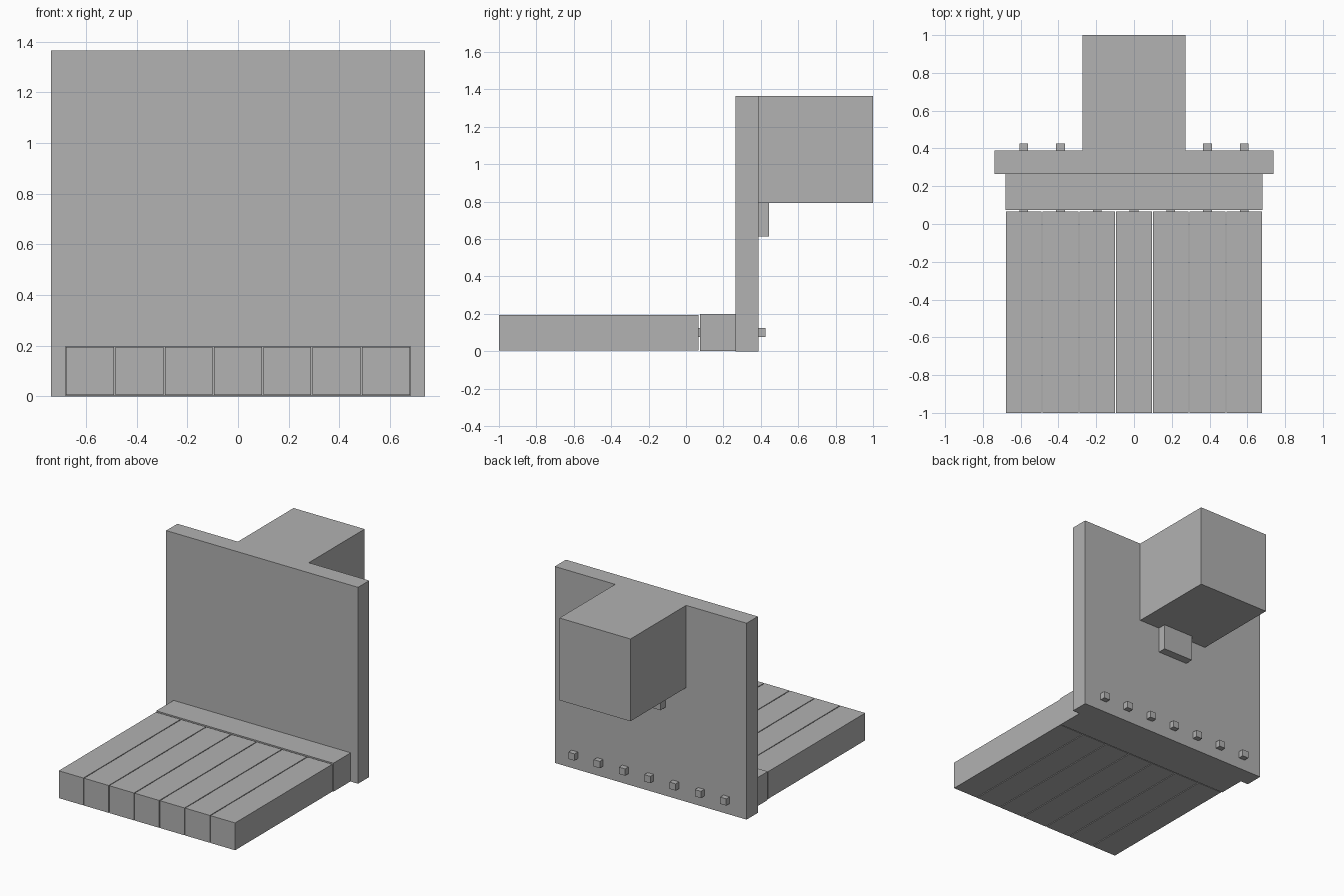
import bpy
import bmesh
from mathutils import Vector

cube = bpy.data.objects.get("Cube")
if cube:
    bpy.data.objects.remove(cube, do_unlink=True)

# Single flat material
grey = bpy.data.materials.new("plain_grey")
grey.use_nodes = True
colour = (0.445, 0.445, 0.445, 1)
grey.diffuse_color = colour
grey.node_tree.nodes["Principled BSDF"].inputs["Base Color"].default_value = colour


def box(name, x, y, z):
    """Box from (min, max) ranges on each axis, origin at its centre."""
    low, high = (Vector(corner) for corner in zip(x, y, z))
    size = high - low
    bm = bmesh.new()
    bmesh.ops.create_cube(bm, size=1)
    bmesh.ops.scale(bm, vec=size, verts=bm.verts)
    mesh = bpy.data.meshes.new(name)
    bm.to_mesh(mesh)
    bm.free()
    mesh.materials.append(grey)
    obj = bpy.data.objects.new(name, mesh)
    obj.location = (low + high) / 2
    bpy.context.collection.objects.link(obj)
    return obj


def around(centre, width):
    return centre - width / 2, centre + width / 2


# Upright panel with the housing and small block on its back
PANEL_BACK = 0.388
box("upright_panel", around(0, 1.475), (0.265, PANEL_BACK), (0, 1.365))
box("rear_housing", around(0, 0.546), (PANEL_BACK, 1), (0.793, 1.365))
box("rear_block", around(0, 0.23), (PANEL_BACK, 0.445), (0.615, 0.793))

# Cross bar joining the planks to the panel
box("cross_bar", around(0, 1.362), (0.075, 0.265), (0.002, 0.2))

# Row of planks, each held by a square rod passing through bar and panel
COUNT = 7
PITCH = 0.1945
for i in range(COUNT):
    x = (i - (COUNT - 1) / 2) * PITCH
    box(f"plank_{i + 1}", around(x, 0.189), (-1, 0.067), (0.005, 0.195))
    box(f"rod_{i + 1}", around(x, 0.047), (0.04, 0.425), around(0.1, 0.047))
